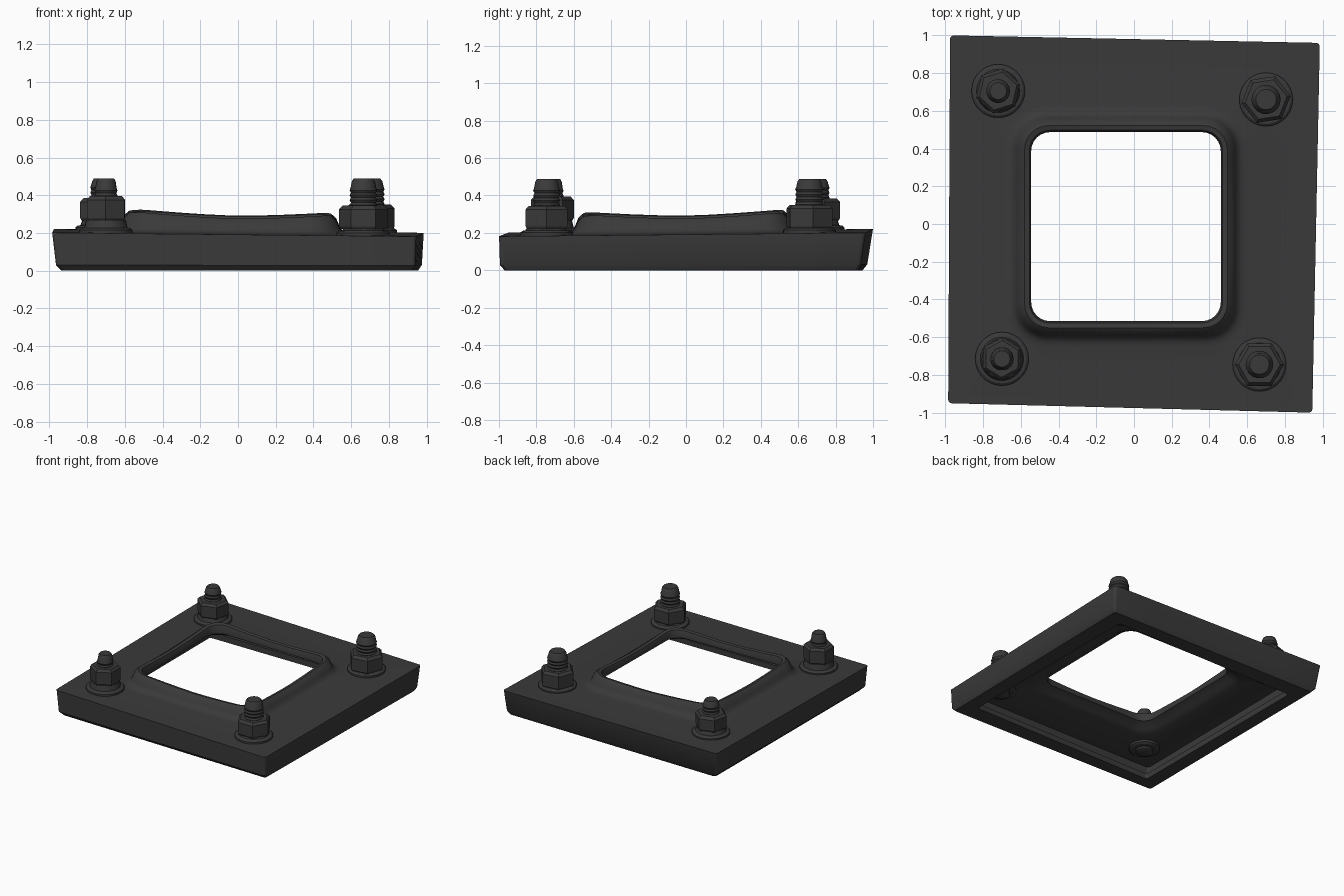
import bpy, bmesh, math
from mathutils import Vector

if "Cube" in bpy.data.objects:
    bpy.data.objects.remove(bpy.data.objects["Cube"])

dark = bpy.data.materials.new("dark_metal")
dark.diffuse_color = (0.042, 0.042, 0.042, 1)
dark.use_nodes = True
dark.node_tree.nodes["Principled BSDF"].inputs["Base Color"].default_value = dark.diffuse_color


def make_object(name, loops, closed, angle):
    """Skin a list of equal-length loops; closed joins last to first, else caps the ends."""
    bm = bmesh.new()
    rings = [[bm.verts.new(p) for p in loop] for loop in loops]
    n = len(rings[0])
    pairs = list(zip(rings, rings[1:]))
    if closed:
        pairs.append((rings[-1], rings[0]))
    for a, b in pairs:
        for i in range(n):
            j = (i + 1) % n
            bm.faces.new((a[i], a[j], b[j], b[i]))
    if not closed:
        bm.faces.new(rings[0])
        bm.faces.new(rings[-1])
    bmesh.ops.recalc_face_normals(bm, faces=bm.faces)
    mesh = bpy.data.meshes.new(name)
    bm.to_mesh(mesh)
    bm.free()
    obj = bpy.data.objects.new(name, mesh)
    bpy.context.collection.objects.link(obj)
    mesh.materials.append(dark)
    bpy.ops.object.select_all(action='DESELECT')
    obj.select_set(True)
    bpy.context.view_layer.objects.active = obj
    bpy.ops.object.shade_smooth_by_angle(angle=math.radians(angle))
    return obj


def round_quad(corners, r, z, rise=0.0, arc=6, side=6):
    """Rounded quad loop; rise lifts it towards the corners, and the whole plate tilts a little."""
    pts = []
    c = [Vector(p) for p in corners]
    for i in range(4):
        p = c[i]
        to_prev = (c[i - 1] - p).normalized()
        to_next = (c[(i + 1) % 4] - p).normalized()
        centre = p + r * (to_prev + to_next)
        for k in range(arc + 1):
            t = math.pi / 2 * k / arc
            pts.append(centre - r * (math.cos(t) * to_next + math.sin(t) * to_prev))
        q = c[(i + 1) % 4]
        a, b = p + to_next * r, q - to_next * r
        pts += [a.lerp(b, k / side) for k in range(1, side)]
    out = []
    for p in pts:
        cornerness = min(1, min(abs(p.x), abs(p.y)) / 0.5)
        tilt = 0.01 * (p.y - p.x) * z / 0.2
        out.append((p.x, p.y, z + tilt + rise * cornerness ** 1.5))
    return out


def hole(o, z, rise=0.0):
    x0, x1, y0, y1 = -0.545 - o, 0.46 + o, -0.515 - o, 0.487 + o
    return round_quad([(x0, y0), (x1, y0), (x1, y1), (x0, y1)], 0.10 + o * 0.8, z, rise)


def inner(h, z):
    """Square loop inside the hollow underside."""
    return round_quad([(-h, -h - 0.01), (h, -h - 0.01), (h, h - 0.01), (-h, h - 0.01)], 0.02, z)


# Plate: skewed thin pan with an inward bottom flange and a raised lip round the opening
top = [(-0.985, -0.95), (0.945, -1.0), (0.985, 0.96), (-0.975, 1.0)]
mid = [(-0.965, -0.95), (0.94, -0.995), (0.975, 0.935), (-0.955, 0.97)]
low = [(-0.935, -0.925), (0.925, -0.97), (0.955, 0.92), (-0.925, 0.945)]
plate = [
    round_quad(low, 0.02, 0.0),
    round_quad(mid, 0.02, 0.03),
    round_quad(top, 0.02, 0.201),
    hole(0.14, 0.203),
    hole(0.11, 0.207),
    hole(0.09, 0.22),
    hole(0.075, 0.245),
    hole(0.06, 0.27, 0.015),
    hole(0.035, 0.284, 0.025),
    hole(0.01, 0.28, 0.022),
    hole(0.0, 0.26, 0.01),
    hole(0.0, 0.235),
    hole(0.03, 0.222),
    hole(0.06, 0.2),
    hole(0.10, 0.178),
    inner(0.915, 0.175),
    inner(0.915, 0.045),
    inner(0.82, 0.045),
    inner(0.82, 0.0),
]
make_object("base_plate", plate, True, 32)


def lathe(name, x, y, profile, n, turn=0.0, angle=30):
    loops = [[(x + r * math.cos(turn + 2 * math.pi * i / n),
               y + r * math.sin(turn + 2 * math.pi * i / n), z) for i in range(n)]
             for r, z in profile]
    return make_object(name, loops, False, angle)


# Bolts: x, y, nut bottom, nut top, nut radius, stud radius, turn
bolts = {
    "back_left": (-0.72, 0.705, 0.265, 0.385, 0.122, 0.062, 0.3),
    "back_right": (0.70, 0.66, 0.22, 0.35, 0.132, 0.076, 0.15),
    "front_left": (-0.70, -0.715, 0.265, 0.395, 0.115, 0.06, 0.5),
    "front_right": (0.665, -0.745, 0.22, 0.345, 0.13, 0.072, 0.0),
}
for tag, (x, y, nb, nt, nr, sr, turn) in bolts.items():
    base = 0.195 + 0.01 * (y - x)
    lathe("washer_" + tag, x, y,
          [(0.142, base), (0.142, base + 0.02), (0.13, base + 0.03),
           (0.115, base + 0.032), (0.105, nb + 0.005)], 28)
    lathe("nut_" + tag, x, y,
          [(nr * 0.93, nb), (nr, nb + 0.015), (nr, nt - 0.02), (nr * 0.85, nt)], 6, turn, 20)
    # Threaded stud with a tapered tip
    prof = [(sr, 0.17)]
    z = nt - 0.01
    while z < 0.43:
        prof += [(sr * 0.92, z), (sr * 1.02, z + 0.013)]
        z += 0.026
    prof += [(sr * 0.95, z), (sr * 0.85, 0.475), (sr * 0.72, 0.488)]
    lathe("stud_" + tag, x, y, prof, 18)
    # Fixing under the plate
    lathe("under_washer_" + tag, x, y,
          [(0.115, 0.185), (0.115, 0.16), (0.10, 0.15)], 24)
    lathe("under_head_" + tag, x, y,
          [(0.065, 0.155), (0.065, 0.135), (0.05, 0.127)], 16)
